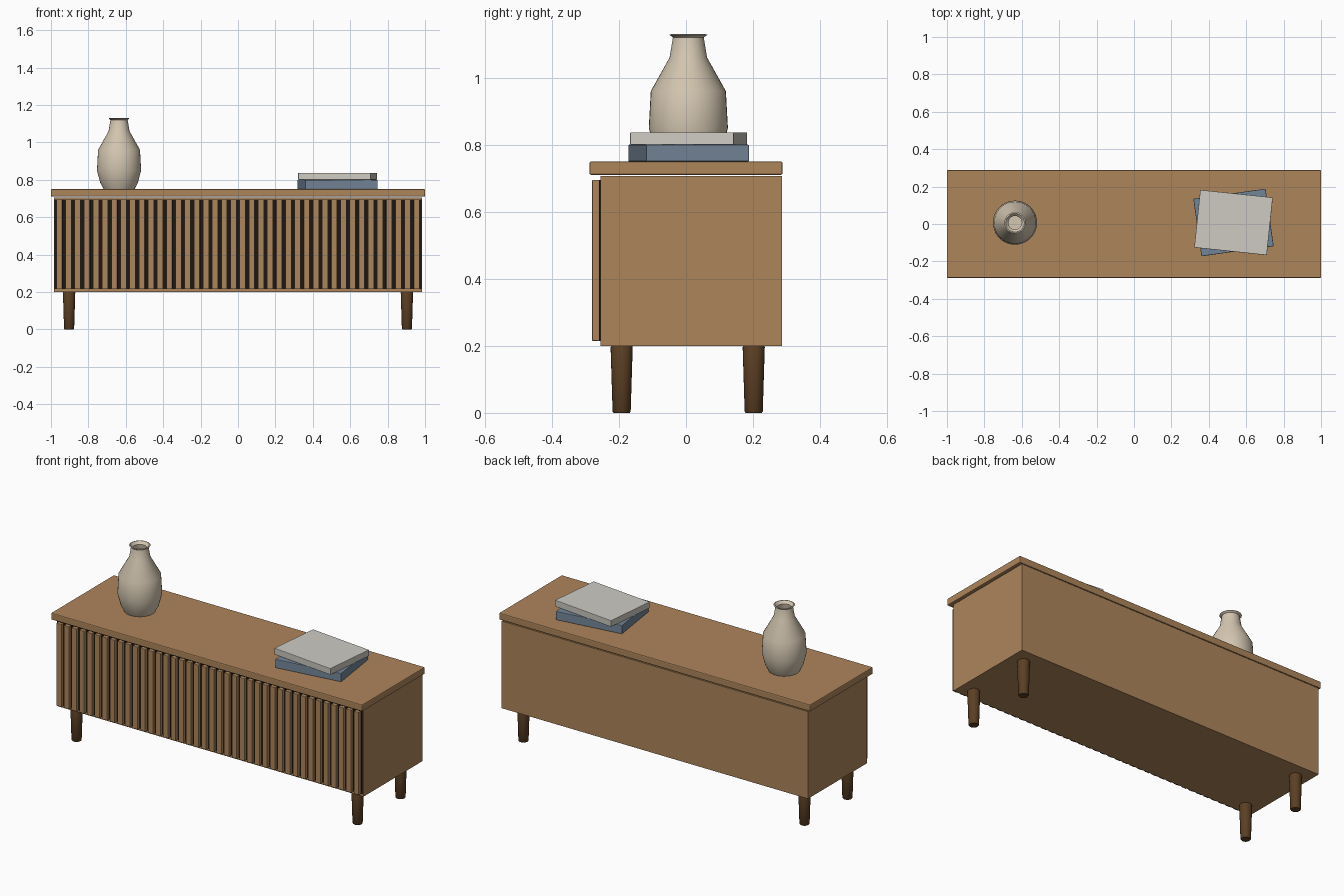
import bpy
import bmesh
from math import radians

cube = bpy.data.objects.get("Cube")
if cube:
    bpy.data.objects.remove(cube)


def material(name, rgb):
    m = bpy.data.materials.new(name)
    m.use_nodes = True
    color = (*rgb, 1)
    m.diffuse_color = color
    m.node_tree.nodes["Principled BSDF"].inputs["Base Color"].default_value = color
    return m


OAK = material("oak", (0.42, 0.235, 0.105))
WALNUT = material("dark_walnut", (0.105, 0.05, 0.018))
BLACK = material("shadow_black", (0.01, 0.009, 0.008))
CLAY = material("pale_clay", (0.66, 0.57, 0.44))
BLUE = material("slate_blue", (0.17, 0.235, 0.31))
GREY = material("warm_grey", (0.62, 0.60, 0.55))


def finish(name, bm, mat, bevel=0):
    bmesh.ops.recalc_face_normals(bm, faces=bm.faces)
    mesh = bpy.data.meshes.new(name)
    bm.to_mesh(mesh)
    bm.free()
    mesh.materials.append(mat)
    ob = bpy.data.objects.new(name, mesh)
    bpy.context.collection.objects.link(ob)
    if bevel:
        mod = ob.modifiers.new("soft_edges", "BEVEL")
        mod.width = bevel
        mod.segments = 2
    return ob


def box(name, low, high, mat, bevel=0, turn=0):
    bm = bmesh.new()
    bmesh.ops.create_cube(bm, size=1)
    bmesh.ops.scale(bm, verts=bm.verts, vec=[b - a for a, b in zip(low, high)])
    ob = finish(name, bm, mat, bevel)
    ob.location = [(a + b) / 2 for a, b in zip(low, high)]
    ob.rotation_euler.z = radians(turn)
    return ob


def lathe(name, profile, place, mat, steps=32):
    bm = bmesh.new()
    verts = [bm.verts.new((r, 0, z)) for r, z in profile]
    edges = [bm.edges.new(pair) for pair in zip(verts, verts[1:])]
    bmesh.ops.spin(bm, geom=verts + edges, axis=(0, 0, 1), cent=(0, 0, 0),
                   angle=radians(360), steps=steps)
    bmesh.ops.remove_doubles(bm, verts=bm.verts, dist=0.0001)
    ob = finish(name, bm, mat)
    ob.location = place
    bpy.ops.object.select_all(action="DESELECT")
    ob.select_set(True)
    bpy.context.view_layer.objects.active = ob
    bpy.ops.object.shade_smooth_by_angle(angle=radians(35))
    return ob


# Cabinet body, top board and dark backing behind the slats
box("cabinet_body", (-0.985, -0.255, 0.2), (0.985, 0.287, 0.706), OAK)
box("top_board", (-1, -0.288, 0.71), (1, 0.288, 0.75), OAK, 0.005)
box("slat_backing", (-0.98, -0.26, 0.215), (0.98, -0.254, 0.695), BLACK)

# Row of vertical front slats
COUNT = 40
PITCH = 1.96 / COUNT
for i in range(COUNT):
    x = -0.98 + PITCH * (i + 0.5)
    box(f"slat_{i + 1}", (x - 0.016, -0.28, 0.215), (x + 0.016, -0.259, 0.695), OAK, 0.002)

# Tapered round legs
for side, x in (("right", -0.903), ("left", 0.903)):
    for end, y in (("front", -0.192), ("back", 0.202)):
        lathe(f"{end}_{side}_leg",
              [(0, 0), (0.024, 0), (0.027, 0.004), (0.033, 0.196), (0.031, 0.201), (0, 0.201)],
              (x, y, 0), WALNUT, 24)

# Hollow vase
lathe("vase",
      [(0, 0), (0.083, 0), (0.101, 0.035), (0.118, 0.1), (0.112, 0.21), (0.056, 0.31),
       (0.046, 0.37), (0.057, 0.378), (0.05, 0.38), (0.036, 0.365), (0.044, 0.305),
       (0.1, 0.205), (0.106, 0.1), (0.075, 0.012), (0, 0.012)],
      (-0.636, 0.007, 0.75), CLAY, 40)

# Two stacked books
box("lower_book", (0.337, -0.147, 0.75), (0.727, 0.163, 0.8), BLUE, 0.003, 8)
box("upper_book", (0.337, -0.147, 0.8), (0.727, 0.163, 0.837), GREY, 0.002, -6)
